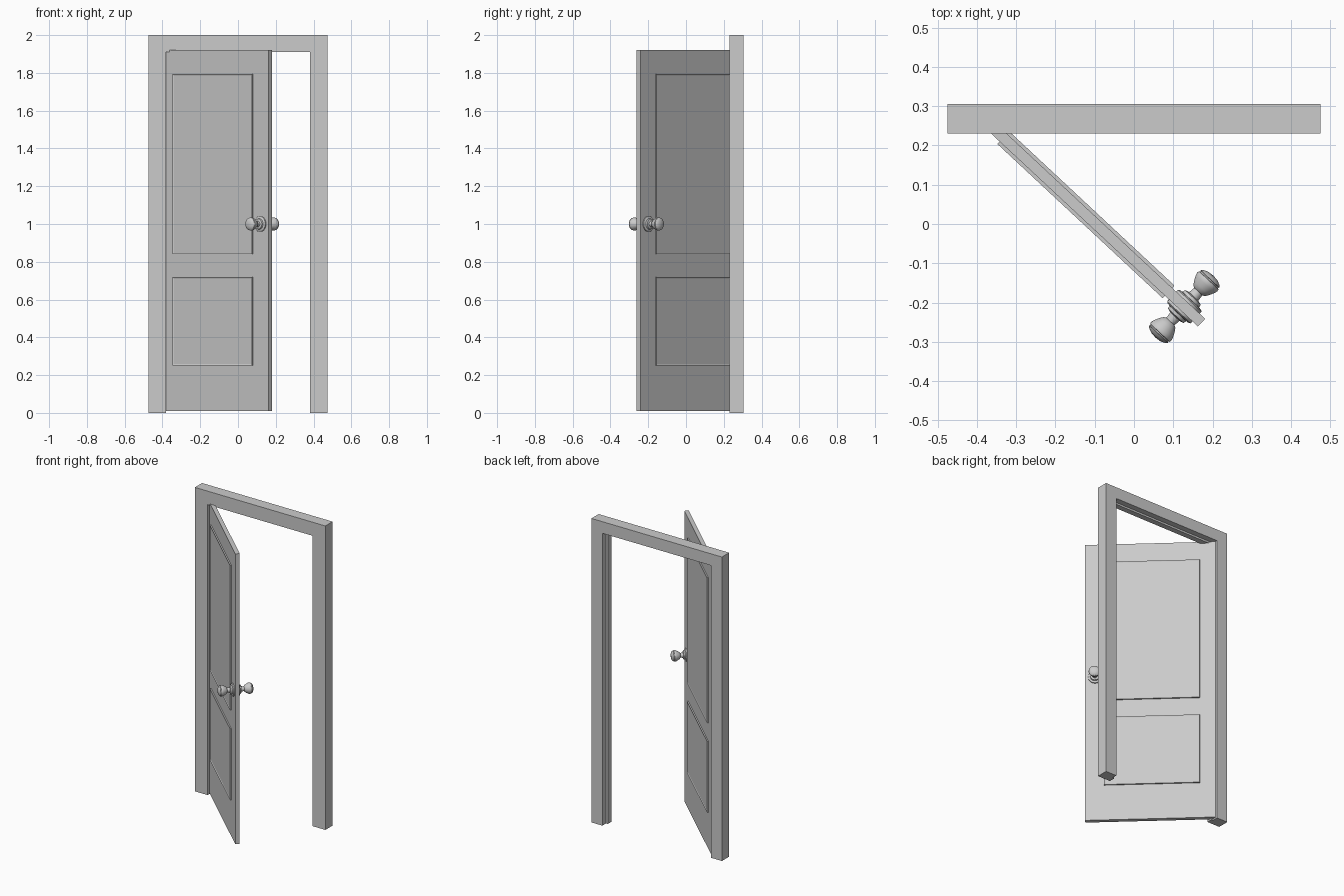
import bpy, bmesh, math
from mathutils import Matrix

if "Cube" in bpy.data.objects:
    bpy.data.objects.remove(bpy.data.objects["Cube"])

# door leaf space: origin at the free edge, -x toward hinges, y = leaf normal
LEAF = Matrix.Translation((0.172, -0.251, 0)) @ Matrix.Rotation(math.radians(-43), 4, 'Z')


def finish(bm, name, matrix=None):
    bmesh.ops.recalc_face_normals(bm, faces=bm.faces)
    me = bpy.data.meshes.new(name)
    bm.to_mesh(me)
    bm.free()
    ob = bpy.data.objects.new(name, me)
    bpy.context.collection.objects.link(ob)
    if matrix:
        ob.matrix_world = matrix
    return ob


def box(x0, x1, y0, y1, z0, z1):
    bm = bmesh.new()
    bmesh.ops.create_cube(bm, size=1)
    bm.transform(Matrix.Translation(((x0 + x1) / 2, (y0 + y1) / 2, (z0 + z1) / 2))
                 @ Matrix.Diagonal((x1 - x0, y1 - y0, z1 - z0, 1)))
    return bm


# frame: rebated section swept up, across and down with mitred corners
section = [(0, 0.23), (0.093, 0.23), (0.093, 0.267), (0.08, 0.267), (0.08, 0.305), (0, 0.305)]
bm = bmesh.new()
rings = []
for side, top in ((-1, 0), (-1, 1), (1, 1), (1, 0)):
    rings.append([bm.verts.new((side * (0.475 - o), y, top * (2 - o * 0.96))) for o, y in section])
n = len(section)
for a, b in zip(rings, rings[1:]):
    for i in range(n):
        j = (i + 1) % n
        bm.faces.new((a[i], a[j], b[j], b[i]))
bm.faces.new(rings[0])
bm.faces.new(rings[-1])
finish(bm, "door_frame")

# door leaf
finish(box(-0.785, 0, -0.0135, 0.0135, 0.01, 1.92), "door_leaf", LEAF)

# panels: raised slabs with a slim rim, on both faces
for face, sgn in (("front", -1), ("back", 1)):
    for level, z0, z1 in (("lower", 0.25, 0.72), ("upper", 0.84, 1.795)):
        ys = sorted((sgn * 0.012, sgn * 0.022))
        bm = box(-0.69, -0.115, ys[0], ys[1], z0, z1)
        bm.normal_update()
        outer = [f for f in bm.faces if f.normal.y * sgn > 0.9]
        bmesh.ops.inset_region(bm, faces=outer, thickness=0.011, depth=-0.003)
        finish(bm, f"{level}_panel_{face}", LEAF)

# knobs: turned profile (distance from leaf centre, radius)
profile = [(0.012, 0), (0.012, 0.041), (0.02, 0.041), (0.023, 0.037), (0.024, 0.029),
           (0.032, 0.027), (0.035, 0.016), (0.052, 0.014), (0.055, 0.02), (0.064, 0.026),
           (0.078, 0.033), (0.086, 0.035), (0.091, 0.034), (0.092, 0.031), (0.095, 0.031),
           (0.096, 0.033), (0.101, 0.028), (0.106, 0.017), (0.108, 0)]
for face, sgn in (("front", -1), ("back", 1)):
    bm = bmesh.new()
    vs = [bm.verts.new((r, sgn * d, 0)) for d, r in profile]
    es = [bm.edges.new(p) for p in zip(vs, vs[1:])]
    bmesh.ops.spin(bm, geom=vs + es, cent=(0, 0, 0), axis=(0, 1, 0),
                   angle=math.tau, steps=32)
    bmesh.ops.remove_doubles(bm, verts=bm.verts, dist=1e-5)
    knob = finish(bm, f"knob_{face}", LEAF @ Matrix.Translation((-0.06, 0, 1.0)))
    bpy.ops.object.select_all(action='DESELECT')
    knob.select_set(True)
    bpy.context.view_layer.objects.active = knob
    bpy.ops.object.shade_smooth_by_angle(angle=math.radians(35))
